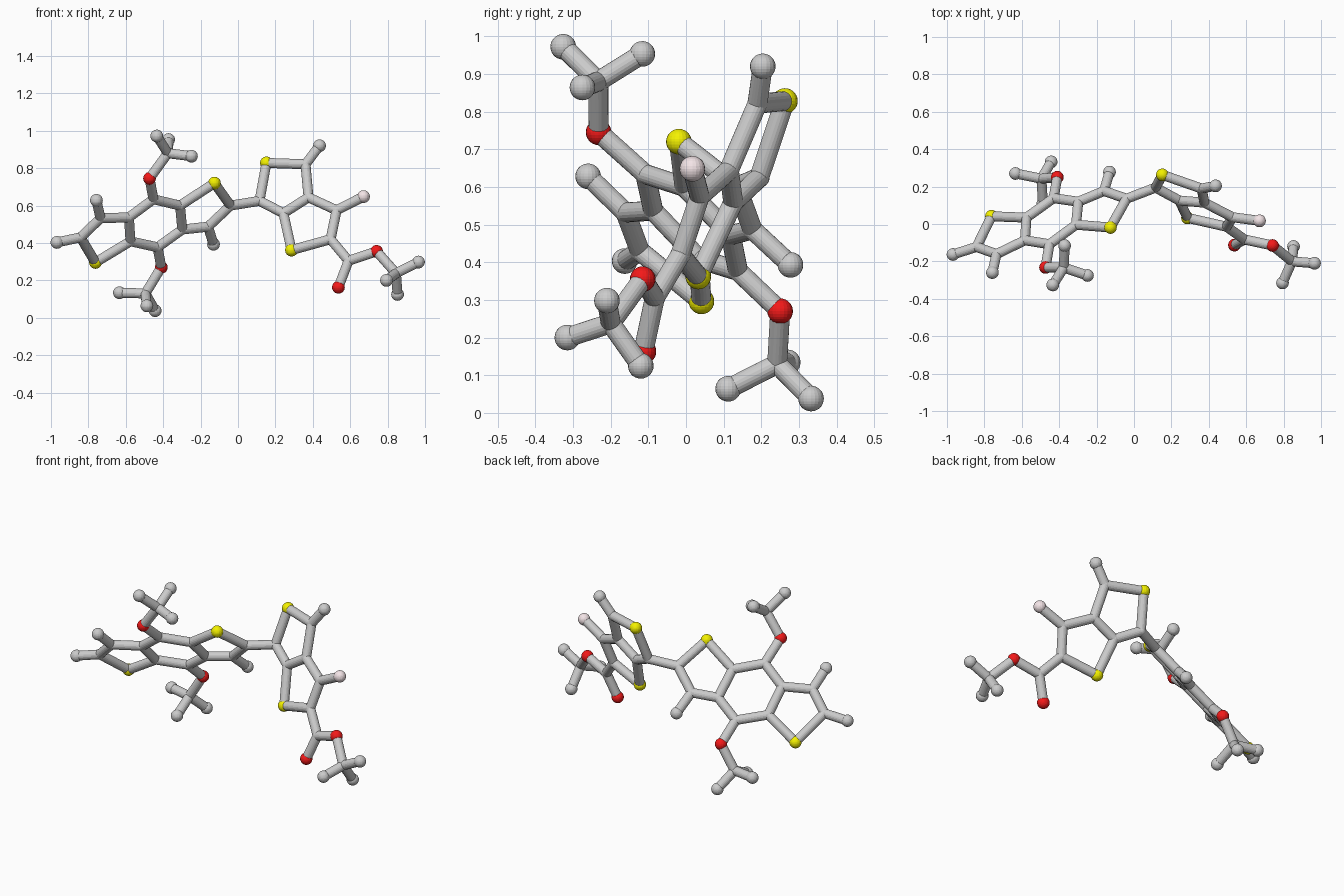
import bpy, bmesh
from mathutils import Vector, Matrix

if "Cube" in bpy.data.objects:
    bpy.data.objects.remove(bpy.data.objects["Cube"])

BALL, ROD = 0.034, 0.0265


def plane(pts, a, c, d):
    """Flat ring systems: y follows from x and z."""
    return {n: Vector((x, a * x + c * z + d, z)) for n, (x, z) in pts.items()}


# Left fused three-ring core
atoms = plane({
    'H_a': (-.757, .628), 'H_b': (-.968, .403), 'S_1': (-.762, .296),
    'C_1': (-.842, .43), 'C_2': (-.735, .532), 'C_3': (-.583, .537),
    'C_4': (-.575, .409), 'C_5': (-.452, .634), 'C_6': (-.31, .60),
    'C_7': (-.298, .472), 'C_8': (-.43, .377), 'S_2': (-.126, .72),
    'C_9': (-.16, .487), 'H_c': (-.131, .393), 'C_10': (-.04, .60),
}, .515, -.914, .704)

# Right fused two-ring system
atoms.update(plane({
    'C_11': (.115, .625), 'S_3': (.152, .828), 'C_12': (.361, .821),
    'H_d': (.436, .92), 'C_13': (.377, .644), 'C_14': (.243, .559),
    'S_4': (.286, .362), 'C_15': (.527, .575), 'F_1': (.671, .648),
    'C_16': (.495, .42),
}, -.336, .397, -.015))

# Side groups
side = {
    'O_1': (-.473, -.232, .745), 'C_17': (-.375, -.233, .88),
    'H_e': (-.434, -.326, .972), 'H_f': (-.371, -.116, .953),
    'H_g': (-.249, -.275, .864),
    'O_2': (-.41, .25, .27), 'C_18': (-.495, .242, .13),
    'H_h': (-.634, .27, .134), 'H_i': (-.487, .112, .064),
    'H_j': (-.443, .332, .038),
    'C_19': (.591, -.083, .305), 'O_3': (.537, -.113, .163),
    'O_4': (.741, -.115, .355), 'C_20': (.845, -.2, .238),
    'H_k': (.965, -.21, .298), 'H_l': (.794, -.315, .2),
    'H_m': (.853, -.12, .125),
}
atoms.update({n: Vector(p) for n, p in side.items()})

# Bonds written as chains of joined atoms
chains = [
    'S_1 C_1 C_2 C_3 C_4 S_1', 'H_b C_1', 'H_a C_2',
    'C_3 C_5 C_6 C_7 C_8 C_4', 'C_6 S_2 C_10 C_9 C_7', 'H_c C_9',
    'C_10 C_11 S_3 C_12 C_13 C_14 C_11', 'H_d C_12',
    'C_14 S_4 C_16 C_15 C_13', 'F_1 C_15',
    'C_5 O_1 C_17 H_e', 'H_f C_17 H_g',
    'C_8 O_2 C_18 H_h', 'H_i C_18 H_j',
    'C_16 C_19 O_4 C_20 H_k', 'O_3 C_19', 'H_l C_20 H_m',
]


def finish(bm, name, color=None):
    mesh = bpy.data.meshes.new(name)
    bm.to_mesh(mesh)
    bm.free()
    ob = bpy.data.objects.new(name, mesh)
    bpy.context.collection.objects.link(ob)
    if color:
        mat = bpy.data.materials.new(name + '_color')
        mat.diffuse_color = color
        mat.use_nodes = True
        mat.node_tree.nodes["Principled BSDF"].inputs["Base Color"].default_value = mat.diffuse_color
        mesh.materials.append(mat)


def balls(name, prefix, radius, color=None):
    bm = bmesh.new()
    for n, p in atoms.items():
        if n.startswith(prefix):
            bmesh.ops.create_uvsphere(bm, u_segments=20, v_segments=14, radius=radius,
                                      matrix=Matrix.Translation(p))
    finish(bm, name, color)


# Atom balls by kind
balls('carbon_joints', 'C_', ROD + .0008)
balls('hydrogen_balls', 'H_', BALL)
balls('sulfur_balls', 'S_', BALL, (.9, .88, 0, 1))
balls('oxygen_balls', 'O_', BALL, (.9, .01, .01, 1))
balls('fluorine_ball', 'F_', BALL, (.9, .78, .8, 1))

# Bond rods
bm = bmesh.new()
for chain in chains:
    names = chain.split()
    for a, b in zip(names, names[1:]):
        p, q = atoms[a], atoms[b]
        rot = (q - p).to_track_quat('Z', 'Y').to_matrix().to_4x4()
        bmesh.ops.create_cone(bm, cap_ends=True, segments=20, radius1=ROD, radius2=ROD,
                              depth=(q - p).length,
                              matrix=Matrix.Translation((p + q) / 2) @ rot)
finish(bm, 'bond_rods')
